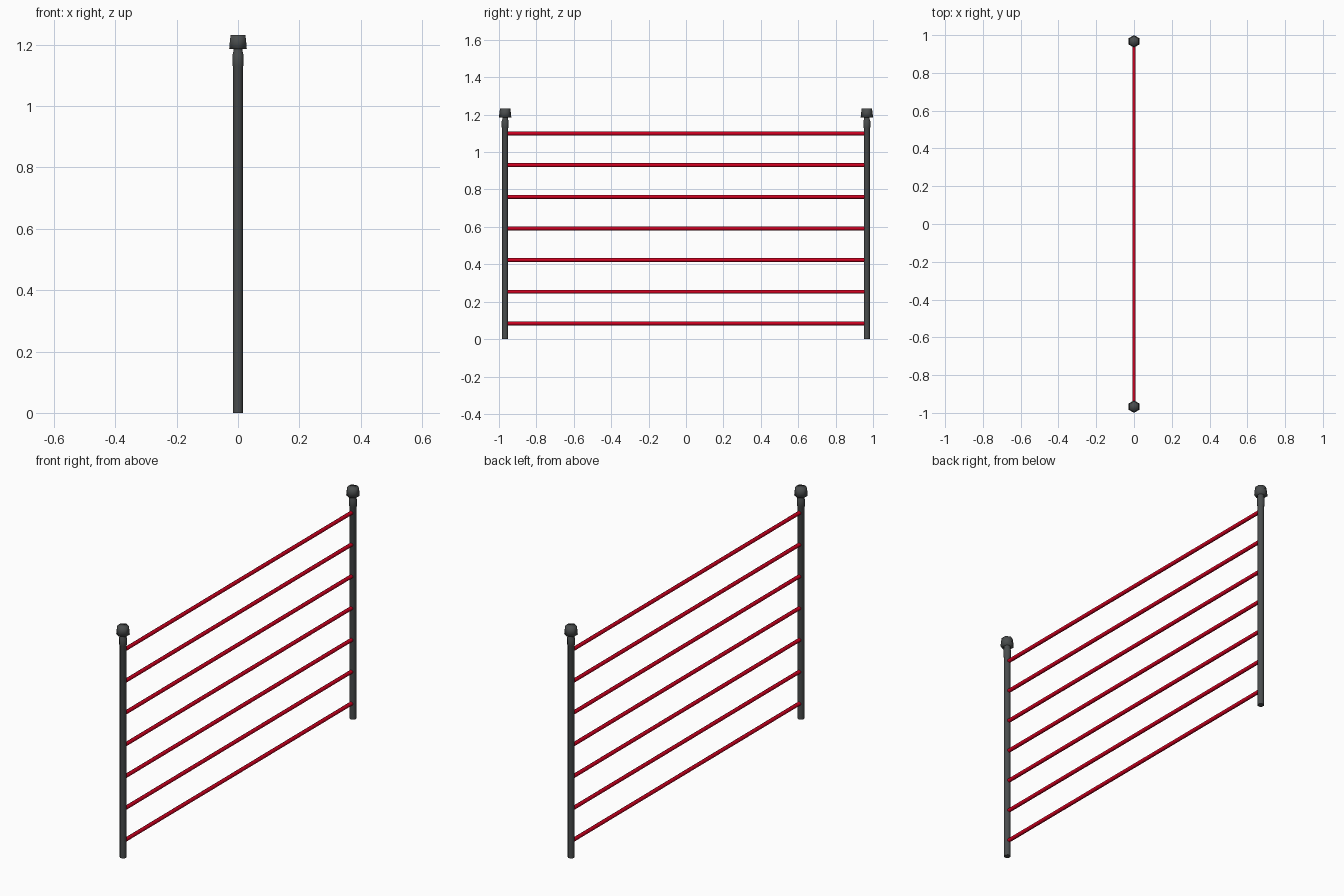
import bpy, bmesh, math
from mathutils import Matrix

if "Cube" in bpy.data.objects:
    bpy.data.objects.remove(bpy.data.objects["Cube"])

POST_Y = 0.967


def material(name, rgb):
    m = bpy.data.materials.new(name)
    m.diffuse_color = (*rgb, 1)
    m.use_nodes = True
    m.node_tree.nodes["Principled BSDF"].inputs["Base Color"].default_value = m.diffuse_color
    return m


charcoal = material("charcoal", (0.068, 0.074, 0.075))
red = material("red", (0.62, 0.0, 0.014))


def lathe(name, profile, sides, mat, matrix, phase=0.0, flat_ends=False):
    """Smooth closed solid of revolution from (radius, height) pairs."""
    bm = bmesh.new()
    rings = []
    for r, z in profile:
        rings.append([bm.verts.new((r * math.cos(phase + math.tau * i / sides),
                                    r * math.sin(phase + math.tau * i / sides), z))
                      for i in range(sides)])
    for a, b in zip(rings, rings[1:]):
        for i in range(sides):
            j = (i + 1) % sides
            bm.faces.new((a[i], a[j], b[j], b[i]))
    ends = [bm.faces.new(rings[0][::-1]), bm.faces.new(rings[-1])]
    bmesh.ops.transform(bm, matrix=matrix, verts=bm.verts)
    bmesh.ops.recalc_face_normals(bm, faces=bm.faces)
    for f in bm.faces:
        f.smooth = True
    if flat_ends:
        for f in ends:
            for e in f.edges:
                e.smooth = False
    me = bpy.data.meshes.new(name)
    bm.to_mesh(me)
    bm.free()
    me.materials.append(mat)
    ob = bpy.data.objects.new(name, me)
    bpy.context.collection.objects.link(ob)
    return ob


for side, label in ((-1, "front"), (1, "back")):
    place = Matrix.Translation((0, side * POST_Y, 0))
    # Upright post flowing into a rounded collar and a narrow neck
    lathe(label + "_post",
          [(0.017, 0), (0.017, 1.126), (0.02, 1.133), (0.02, 1.166),
           (0.0165, 1.176), (0.0165, 1.19)],
          8, charcoal, place, math.pi / 8, flat_ends=True)
    # Hexagonal cap, tapering upward
    lathe(label + "_cap",
          [(0.033, 1.186), (0.0305, 1.212), (0.0275, 1.232)],
          6, charcoal, place, math.pi / 2)

# Seven hexagonal rails running between the posts
for k in range(7):
    place = (Matrix.Translation((0, 0, 0.084 + k * 0.1692))
             @ Matrix.Rotation(math.pi / 2, 4, 'X'))
    lathe("rail_%d" % (k + 1), [(0.0105, -POST_Y), (0.0105, POST_Y)],
          6, red, place, math.pi / 2, flat_ends=True)
